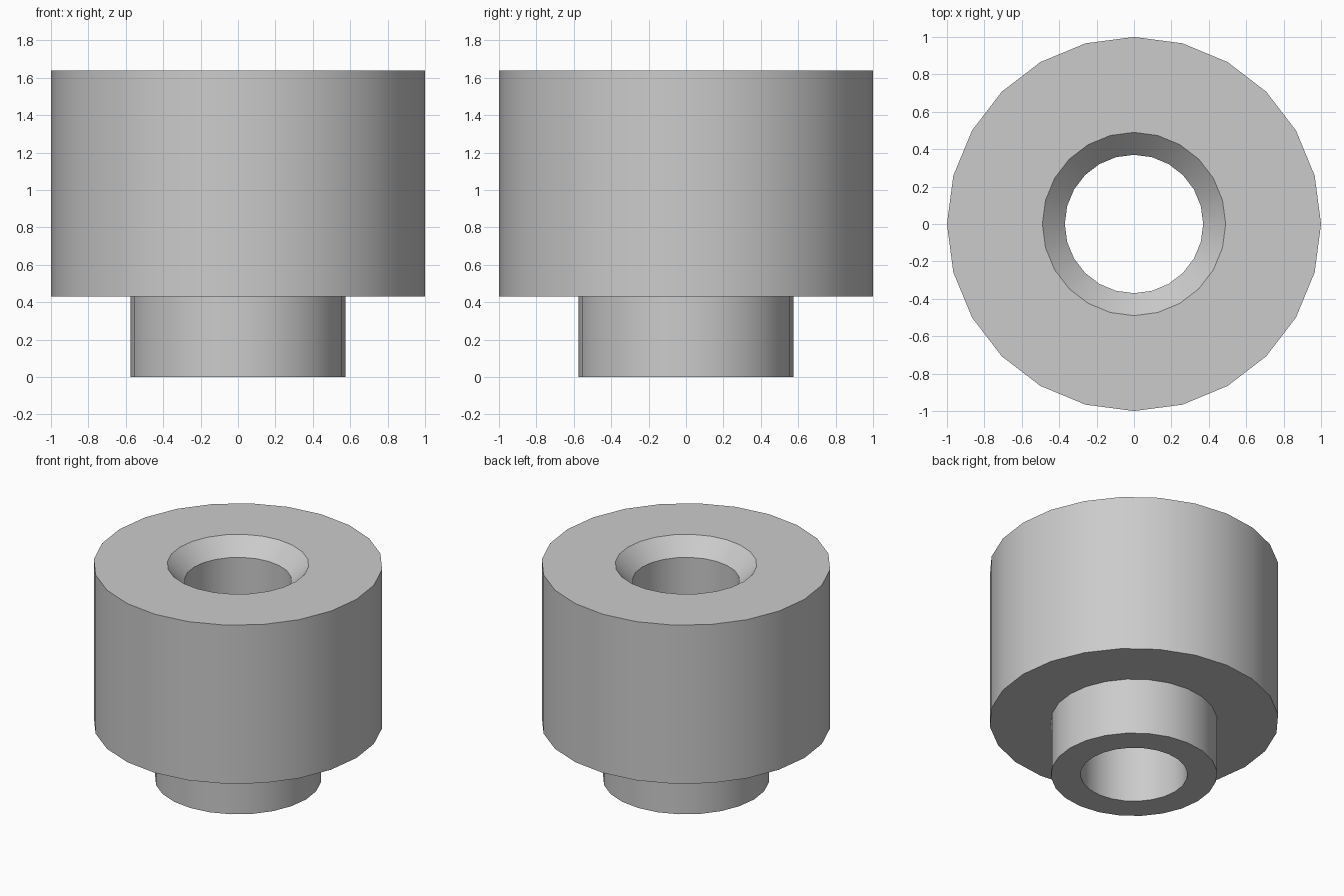
import bpy, bmesh, math

SEGMENTS = 24

cube = bpy.data.objects.get("Cube")
if cube:
    bpy.data.objects.remove(cube, do_unlink=True)

grey = bpy.data.materials.new("plain grey")
grey.use_nodes = True
colour = (0.6, 0.6, 0.6, 1)
grey.diffuse_color = colour
grey.node_tree.nodes["Principled BSDF"].inputs["Base Color"].default_value = colour


def lathe(name, profile):
    """Revolve a closed (radius, height) profile around z."""
    bm = bmesh.new()
    rings = []
    for i in range(SEGMENTS):
        a = math.tau * i / SEGMENTS
        rings.append([bm.verts.new((r * math.cos(a), r * math.sin(a), z)) for r, z in profile])
    for i, ring in enumerate(rings):
        following = rings[(i + 1) % SEGMENTS]
        for j in range(len(profile)):
            k = (j + 1) % len(profile)
            bm.faces.new((ring[j], following[j], following[k], ring[k]))
    bmesh.ops.recalc_face_normals(bm, faces=bm.faces)
    mesh = bpy.data.meshes.new(name)
    bm.to_mesh(mesh)
    bm.free()
    mesh.materials.append(grey)
    obj = bpy.data.objects.new(name, mesh)
    bpy.context.collection.objects.link(obj)
    bpy.ops.object.select_all(action="DESELECT")
    obj.select_set(True)
    bpy.context.view_layer.objects.active = obj
    bpy.ops.object.shade_smooth_by_angle(angle=math.radians(30))
    return obj


# Stepped bushing: narrow neck, wide body, countersink and through bore
bore, countersink, neck, body = 0.37, 0.49, 0.575, 1.0
shoulder, seat, top = 0.43, 1.52, 1.64
lathe("stepped_bushing", [
    (bore, 0), (neck, 0), (neck, shoulder), (body, shoulder),
    (body, top), (countersink, top), (bore, seat),
])
